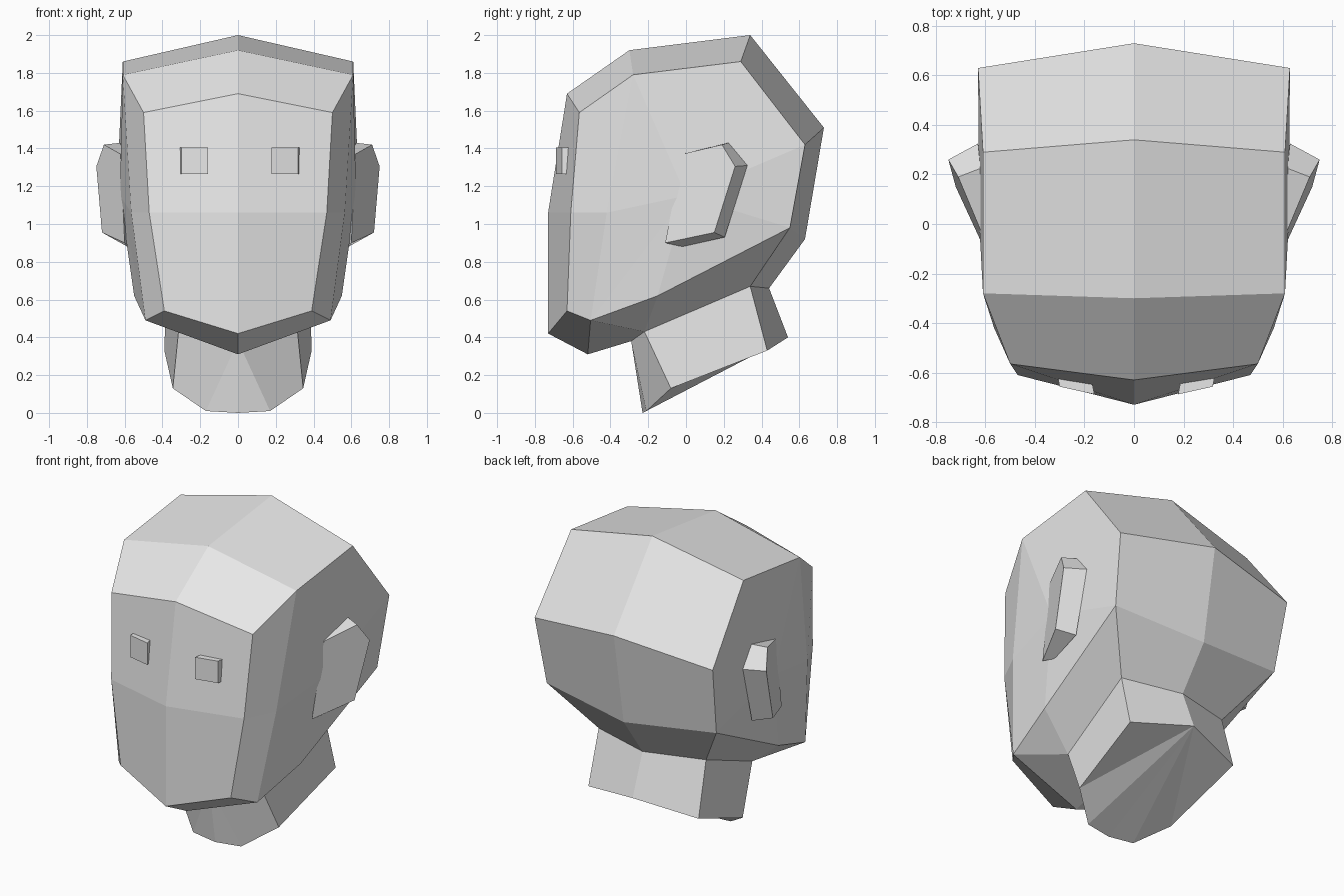
import bpy, bmesh
from mathutils import Vector

if "Cube" in bpy.data.objects:
    bpy.data.objects.remove(bpy.data.objects["Cube"])

grey = bpy.data.materials.new("light grey")
grey.diffuse_color = (0.8, 0.8, 0.8, 1)
grey.use_nodes = True
grey.node_tree.nodes["Principled BSDF"].inputs["Base Color"].default_value = grey.diffuse_color


def build(name, points, faces, mirrored=True):
    """Make a flat-shaded part from one half, mirrored across x = 0."""
    bm = bmesh.new()
    v = [bm.verts.new(p) for p in points]
    for f in faces:
        bm.faces.new([v[i] for i in f])
    if mirrored:
        bmesh.ops.mirror(bm, geom=bm.verts[:] + bm.edges[:] + bm.faces[:],
                         axis='X', merge_dist=0.0005)
        bmesh.ops.remove_doubles(bm, verts=bm.verts[:], dist=0.0005)
    bmesh.ops.recalc_face_normals(bm, faces=bm.faces[:])
    mesh = bpy.data.meshes.new(name)
    bm.to_mesh(mesh)
    bm.free()
    mesh.materials.append(grey)
    obj = bpy.data.objects.new(name, mesh)
    bpy.context.collection.objects.link(obj)
    return obj


# Head and neck: centre profile (0-10) from neck front round over the crown to neck back
centre = [(0, -.29, .38), (0, -.52, .31), (0, -.73, .42), (0, -.73, 1.06),
          (0, -.63, 1.69), (0, -.30, 1.92), (0, .34, 2.0), (0, .73, 1.51),
          (0, .63, .92), (0, .44, .66), (0, .54, .40)]
# Matching edge of the side plane (11-21), ending at the neck base
edge = [(.315, -.22, .43), (.49, -.505, .49), (.39, -.63, .54), (.47, -.61, 1.06),
        (.50, -.565, 1.59), (.61, -.28, 1.79), (.61, .29, 1.86), (.63, .63, 1.42),
        (.60, .55, .98), (.38, .34, .67), (.39, .43, .33)]
# Cheek, side centre, jaw, and the neck base front (22-27)
extra = [(.565, -.42, 1.06), (.625, 0, 1.15), (.55, -.15, .62),
         (.345, -.08, .13), (.17, -.21, .01), (0, -.23, 0)]
faces = [(i, i + 1, i + 12, i + 11) for i in range(10)]
# temple and cheek strip
faces += [(15, 16, 22, 14), (14, 22, 12, 13)]
# side plane as a fan round its centre
rim = [16, 17, 18, 19, 24, 12, 22]
faces += [(23, rim[i], rim[(i + 1) % 7]) for i in range(7)]
# under the jaw
faces += [(12, 24, 11), (24, 19, 20, 11)]
# neck side, front and sloping base
faces += [(11, 20, 21, 25), (0, 11, 25, 26), (0, 26, 27),
          (27, 26, 10), (26, 25, 10), (25, 21, 10)]
build("head_and_neck", centre + edge + extra, faces)

# Ears: outer rim (0-4) with the root sunk into the head (5-9)
rim = [(.622, -.02, 1.37), (.71, .19, 1.42), (.75, .26, 1.305),
       (.72, .15, .955), (.60, -.11, .90)]
root = [(.58, .0, 1.37), (.62, .225, 1.43), (.63, .325, 1.31),
        (.61, .205, .93), (.585, -.02, .88)]
ear_faces = [(0, 1, 2, 3, 4), (9, 8, 7, 6, 5)]
ear_faces += [(i, (i + 1) % 5, (i + 1) % 5 + 5, i + 5) for i in range(5)]
build("ears", rim + root, ear_faces)

# Eyes: shallow square blocks that follow the slant of the face
box = [(0, 1, 3, 2), (4, 6, 7, 5), (0, 4, 5, 1), (2, 3, 7, 6), (0, 2, 6, 4), (1, 5, 7, 3)]
for name, inner, outer in (("right_eye", .178, .318), ("left_eye", -.16, -.30)):
    side = 1 if inner > 0 else -1
    pts = []
    for x, y in ((inner, -.688), (outer, -.657)):
        for depth in (0, .055):
            for z in (1.265, 1.405):
                pts.append(Vector((x + side * depth * .2, y + depth, z)))
    build(name, pts, box, mirrored=False)
